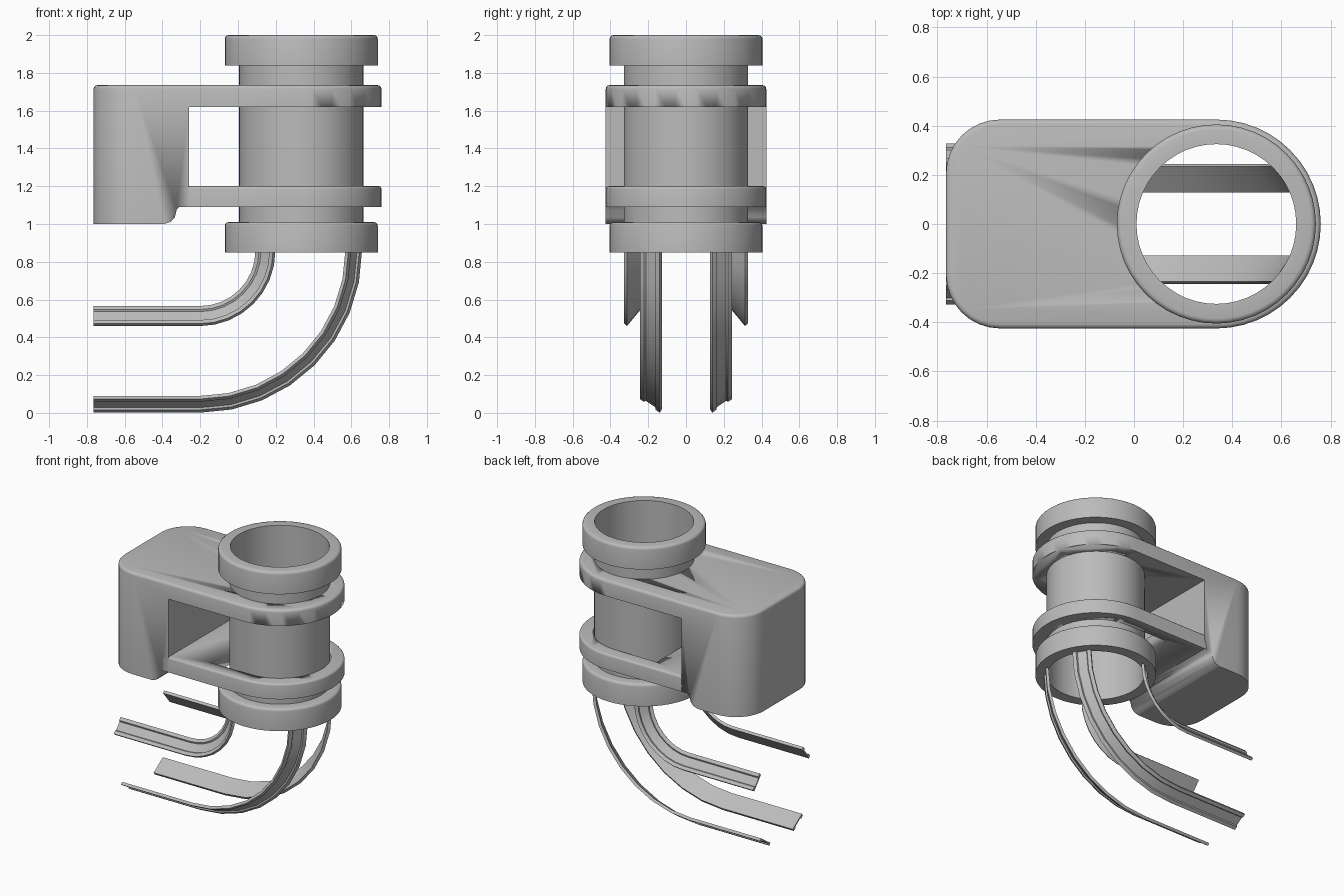
import bpy, bmesh, math
from mathutils import Vector

if "Cube" in bpy.data.objects:
    bpy.data.objects.remove(bpy.data.objects["Cube"], do_unlink=True)

grey = bpy.data.materials.new("plain_grey")
grey.use_nodes = True
colour = (0.5, 0.5, 0.5, 1)
grey.diffuse_color = colour
grey.node_tree.nodes["Principled BSDF"].inputs["Base Color"].default_value = colour

TUBE_X, BORE = 0.335, 0.325


def finish(name, bm, angle=35):
    bmesh.ops.recalc_face_normals(bm, faces=bm.faces)
    mesh = bpy.data.meshes.new(name)
    bm.to_mesh(mesh)
    bm.free()
    obj = bpy.data.objects.new(name, mesh)
    bpy.context.collection.objects.link(obj)
    mesh.materials.append(grey)
    bpy.ops.object.select_all(action="DESELECT")
    obj.select_set(True)
    bpy.context.view_layer.objects.active = obj
    bpy.ops.object.shade_smooth_by_angle(angle=math.radians(angle))
    return obj


def arc(cx, cy, r, start, end, steps):
    angles = [math.radians(start + (end - start) * i / steps) for i in range(steps + 1)]
    return [(cx + r * math.cos(a), cy + r * math.sin(a)) for a in angles]


def prism(name, outline, z0, z1, bevel=0):
    bm = bmesh.new()
    base = bm.faces.new([bm.verts.new((x, y, z0)) for x, y in outline])
    ext = bmesh.ops.extrude_face_region(bm, geom=[base], use_keep_orig=True)["geom"]
    top = [v for v in ext if isinstance(v, bmesh.types.BMVert)]
    bmesh.ops.translate(bm, verts=top, vec=(0, 0, z1 - z0))
    if bevel:
        edges = [e for e in ext if isinstance(e, bmesh.types.BMEdge)]
        bmesh.ops.bevel(bm, geom=edges, offset=bevel, segments=3, profile=0.5, affect="EDGES")
    return finish(name, bm)


def cut(obj, cutter):
    cutter.hide_render = True
    cutter.hide_viewport = True
    mod = obj.modifiers.new("cut", "BOOLEAN")
    mod.operation, mod.solver, mod.object = "DIFFERENCE", "EXACT", cutter


def lathe(name, profile, steps=48):
    """Closed ring about the tube axis from (radius, z) points."""
    bm = bmesh.new()
    rings = []
    for i in range(steps):
        a = math.tau * i / steps
        rings.append([bm.verts.new((TUBE_X + r * math.cos(a), r * math.sin(a), z)) for r, z in profile])
    n = len(profile)
    for i in range(steps):
        p, q = rings[i], rings[(i + 1) % steps]
        for j in range(n):
            k = (j + 1) % n
            bm.faces.new((p[j], q[j], q[k], p[k]))
    return finish(name, bm)


# Tube and its two collars, rounded on the upper rim
lathe("tube", [(BORE, 0.86), (BORE + 0.004, 0.86), (BORE + 0.004, 1.99), (BORE, 1.99)])
for name, z0, z1 in (("upper_collar", 1.84, 2.0), ("lower_collar", 0.85, 1.01)):
    rim = arc(0.385, z1 - 0.02, 0.02, 0, 90, 3)
    lathe(name, [(BORE, z0), (0.405, z0)] + rim + [(BORE, z1)])

# Housing: block and upper arm in one piece, cut to a side profile
right_end = arc(TUBE_X, 0, 0.425, -90, 90, 24)
outline = right_end + arc(-0.545, 0.205, 0.22, 90, 180, 8) + arc(-0.545, -0.205, 0.22, 180, 270, 8)
housing = prism("housing", outline, 1.0, 1.735, 0.02)

side = [(-0.26, 1.62), (1, 1.62), (1, 0.9), (-0.39, 0.9), (-0.39, 1.0), (-0.355, 1.012),
        (-0.335, 1.035), (-0.325, 1.075), (-0.31, 1.09), (-0.26, 1.09)]
side_cutter = prism("side_cutter", [(x, z) for x, z in side], -1, 1)
side_cutter.rotation_euler.x = math.pi / 2
cut(housing, side_cutter)
bore_cutter = prism("bore_cutter", arc(TUBE_X, 0, BORE + 0.002, 0, 352.5, 47), 0.5, 2.5)
cut(housing, bore_cutter)

# Lower arm with a straight-ended opening around the tube
lower_arm = prism("lower_arm", right_end + [(-0.3, 0.425), (-0.3, -0.425)], 1.09, 1.2, 0.015)
slot = arc(TUBE_X, 0, 0.335, -90, 90, 24) + [(0.0, 0.335), (0.0, -0.335)]
cut(lower_arm, prism("slot_cutter", slot, 0.5, 1.5))


# Bent rails: a grooved strip swept down from the tube and out to the side
BEND_X, BEND_Z, END_X = -0.2, 0.858, -0.765


def rail(name, inner, outer, flip, sign, steps):
    a, b = Vector(inner), Vector(outer)
    along = b - a
    out = Vector((along.y, -along.x)).normalized() * flip
    groove = [(0, 0), (1, 0), (1, 1), (0.8, 1), (0.75, 0.5), (0.25, 0.5), (0.2, 1), (0, 1)]
    section = [a + along * u + out * 0.02 * v for u, v in groove]
    bm = bmesh.new()
    rings = []
    for i in range(steps + 1):
        t = math.pi / 2 * i / steps
        rings.append([bm.verts.new((BEND_X + p.x * math.cos(t), sign * p.y, BEND_Z - p.x * math.sin(t)))
                      for p in section])
    rings.append([bm.verts.new((END_X, sign * p.y, BEND_Z - p.x)) for p in section])
    n = len(section)
    for p, q in zip(rings, rings[1:]):
        for j in range(n):
            k = (j + 1) % n
            bm.faces.new((p[j], p[k], q[k], q[j]))
    bm.faces.new(rings[0])
    bm.faces.new(rings[-1])
    finish(name, bm, 25)


for label, sign in (("front", -1), ("back", 1)):
    rail(label + "_long_rail", (0.768, 0.233), (0.84, 0.128), -1, sign, 8)
    rail(label + "_short_rail", (0.305, 0.235), (0.398, 0.312), -1, sign, 8)
